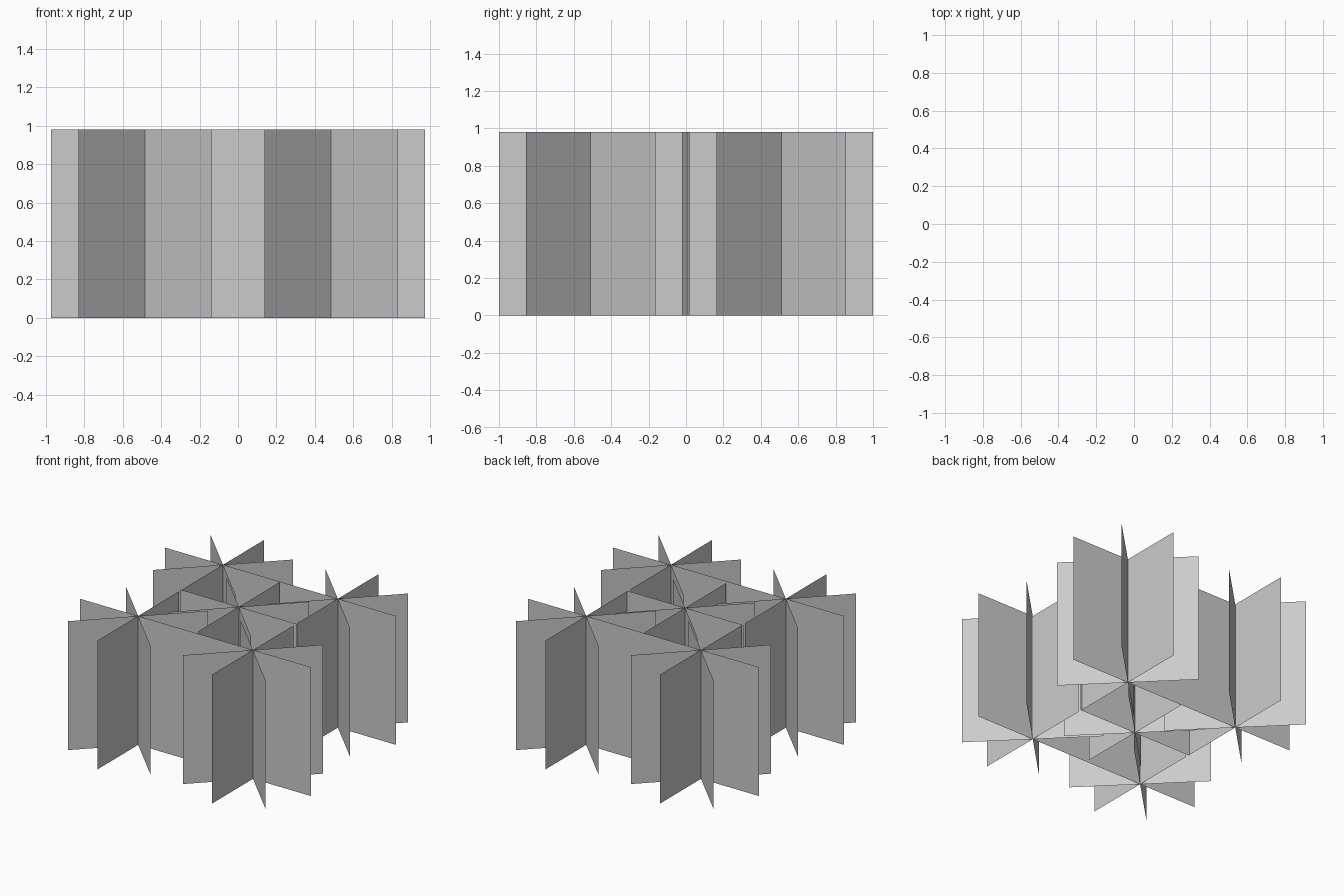
import bpy, bmesh
from math import cos, sin, radians

if "Cube" in bpy.data.objects:
    bpy.data.objects.remove(bpy.data.objects["Cube"])

SIZE = 0.98            # each card is a square
HALF = SIZE / 2
CX, CY = 0.483, 0.51   # offset of the four outer tufts


def card_tuft(name, x, y):
    """Four upright square cards crossing on one vertical axis."""
    bm = bmesh.new()
    for deg in (0, 45, 90, 135):
        dx, dy = HALF * cos(radians(deg)), HALF * sin(radians(deg))
        corners = [(-dx, -dy, 0), (dx, dy, 0), (dx, dy, SIZE), (-dx, -dy, SIZE)]
        bm.faces.new([bm.verts.new(c) for c in corners])
    mesh = bpy.data.meshes.new(name)
    bm.to_mesh(mesh)
    bm.free()
    obj = bpy.data.objects.new(name, mesh)
    obj.location = (x, y, 0)
    bpy.context.collection.objects.link(obj)


# Middle tuft
card_tuft("grass_tuft_middle", 0, 0.01)

# Outer tufts, one per corner
for side, sx in (("left", -1), ("right", 1)):
    for end, sy in (("front", -1), ("back", 1)):
        card_tuft(f"grass_tuft_{end}_{side}", sx * CX, sy * CY)
